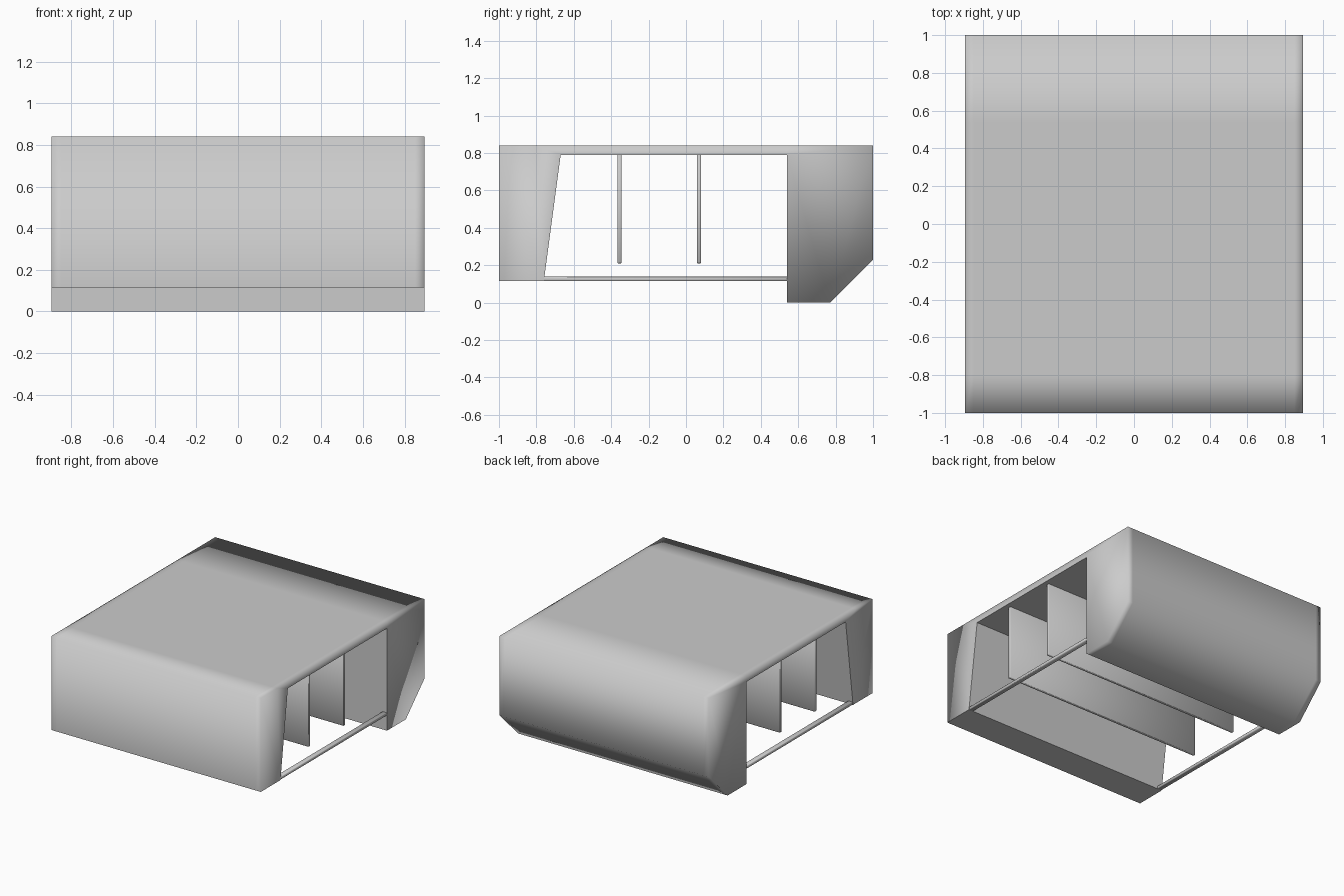
import bpy, bmesh

if "Cube" in bpy.data.objects:
    bpy.data.objects.remove(bpy.data.objects["Cube"])

# Side profile (y, z), clockwise from the front bottom corner
P = [(-1, .115), (-1, .84), (-.8, .84), (.54, .84), (1, .84), (1, .23),
     (.77, 0), (.54, 0), (.54, .79), (-.67, .79), (-.76, .115)]
INNER = {7, 8, 9, 10}                       # profile segments facing the opening
CAPS = [(0, 1, 2, 9, 10), (2, 3, 8, 9), (3, 4, 5, 6, 7, 8)]
XS = [-.895, -.85, .85, .895]


def finish(bm, name):
    mesh = bpy.data.meshes.new(name)
    bm.to_mesh(mesh)
    bm.free()
    ob = bpy.data.objects.new(name, mesh)
    bpy.context.collection.objects.link(ob)
    return ob


def box(name, lo, hi):
    bm = bmesh.new()
    bmesh.ops.create_cube(bm, size=1)
    for v in bm.verts:
        v.co = [(a + b) / 2 + c * (b - a) for a, b, c in zip(lo, hi, v.co)]
    # narrow softened edges
    bmesh.ops.bevel(bm, geom=bm.edges[:], offset=.003, segments=1, affect='EDGES')
    for f in bm.faces:
        f.smooth = True
    return finish(bm, name)


# Body shell: front block, roof slab and chamfered back block
bm = bmesh.new()
rings = [[bm.verts.new((x, y, z)) for y, z in P] for x in XS]
inner = set()
n = len(P)
for a, b in zip(rings, rings[1:]):
    for i in range(n):
        j = (i + 1) % n
        f = bm.faces.new((a[i], a[j], b[j], b[i]))
        if i in INNER:
            inner.add(f)
for ring in (rings[0], rings[-1]):
    for cap in CAPS:
        bm.faces.new([ring[i] for i in cap])
bmesh.ops.recalc_face_normals(bm, faces=bm.faces[:])
# Outer edges shade softly, edges around the opening stay crisp
for f in bm.faces:
    f.smooth = True
for e in bm.edges:
    if any(f in inner for f in e.link_faces) and e.calc_face_angle(0) > .5:
        e.smooth = False
finish(bm, "body_shell")

# Hanging divider plates
for name, y in (("front_divider", -.355), ("rear_divider", .07)):
    box(name, (-.86, y - .011, .21), (.86, y + .011, .795))

# Lower side rails
for name, s in (("left_rail", -1), ("right_rail", 1)):
    xa, xb = sorted((s * .855, s * .893))
    box(name, (xa, -.77, .115), (xb, .55, .138))
